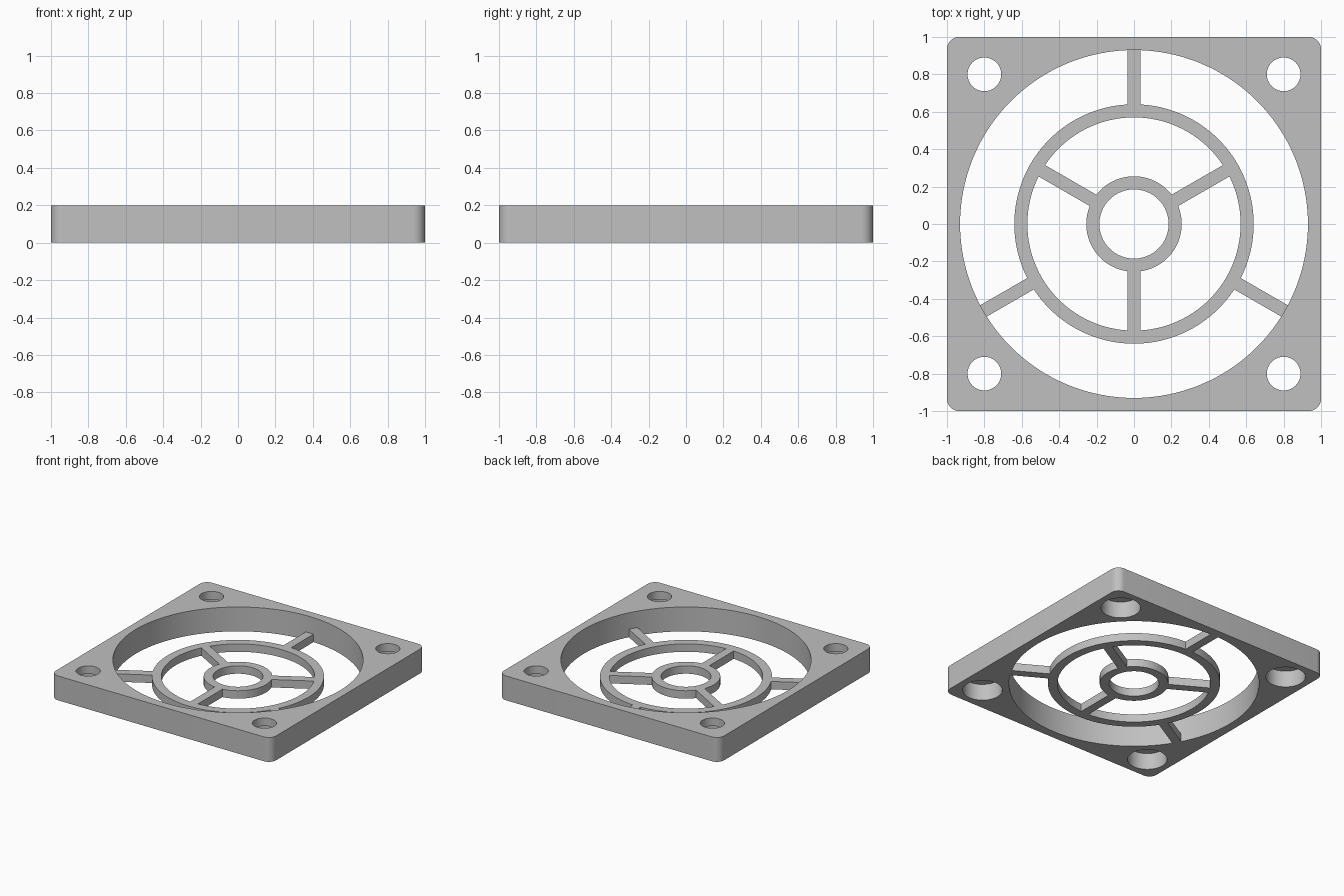
import bpy, bmesh, math
from mathutils import Matrix, Vector

HEIGHT = 0.2        # frame thickness
GRILLE = 0.065      # grille thickness
BORE = 0.93         # radius of the main opening
BAR = 0.07          # width of rings and spokes

cube = bpy.data.objects.get("Cube")
if cube:
    bpy.data.objects.remove(cube, do_unlink=True)

grey = bpy.data.materials.new("plain grey")
grey.use_nodes = True
grey.diffuse_color = (0.53, 0.53, 0.53, 1)
grey.node_tree.nodes["Principled BSDF"].inputs["Base Color"].default_value = grey.diffuse_color


def make_object(name, bm):
    mesh = bpy.data.meshes.new(name)
    bmesh.ops.recalc_face_normals(bm, faces=bm.faces)
    bm.to_mesh(mesh)
    bm.free()
    mesh.materials.append(grey)
    obj = bpy.data.objects.new(name, mesh)
    bpy.context.collection.objects.link(obj)
    return obj


def box(name, low, high, turn=0):
    bm = bmesh.new()
    low, high = Vector(low), Vector(high)
    place = (Matrix.Rotation(turn, 4, "Z") @ Matrix.Translation((low + high) / 2)
             @ Matrix.Diagonal((high - low).to_4d()))
    place[3][3] = 1
    bmesh.ops.create_cube(bm, size=1, matrix=place)
    return make_object(name, bm)


def cylinder(name, radius, z0, z1, x=0, y=0, sides=128):
    bm = bmesh.new()
    bmesh.ops.create_cone(bm, cap_ends=True, segments=sides, radius1=radius,
                          radius2=radius, depth=z1 - z0,
                          matrix=Matrix.Translation((x, y, (z0 + z1) / 2)))
    return make_object(name, bm)


def combine(target, tool, operation):
    """Apply a boolean and discard the tool object."""
    mod = target.modifiers.new(operation.lower(), "BOOLEAN")
    mod.operation, mod.solver, mod.object = operation, "EXACT", tool
    bpy.context.view_layer.update()
    bpy.context.view_layer.objects.active = target
    bpy.ops.object.modifier_apply(modifier=mod.name)
    bpy.data.objects.remove(tool, do_unlink=True)


def ring(name, outer):
    obj = cylinder(name, outer, 0, GRILLE)
    combine(obj, cylinder("cutter", outer - BAR, -0.1, HEIGHT), "DIFFERENCE")
    return obj


# Square frame with rounded upright edges
bm = bmesh.new()
bmesh.ops.create_cube(bm, size=1, matrix=Matrix.Translation((0, 0, HEIGHT / 2))
                      @ Matrix.Diagonal((2, 2, HEIGHT, 1)))
upright = [e for e in bm.edges if abs(e.verts[0].co.z - e.verts[1].co.z) > 0.1]
bmesh.ops.bevel(bm, geom=upright, offset=0.065, segments=8, profile=0.5, affect="EDGES")
frame = make_object("frame", bm)

# Main opening, then screw holes with wider pockets underneath
combine(frame, cylinder("cutter", BORE, -0.1, HEIGHT + 0.1), "DIFFERENCE")
for x in (-0.8, 0.8):
    for y in (-0.8, 0.8):
        combine(frame, cylinder("cutter", 0.09, -0.1, HEIGHT + 0.1, x, y, 64), "DIFFERENCE")
        combine(frame, cylinder("cutter", 0.147, -0.1, HEIGHT - 0.065, x, y, 64), "DIFFERENCE")

# Grille: two rings joined by staggered spokes, flush with the underside
grille = ring("grille", 0.64)
combine(grille, ring("hub_ring", 0.255), "UNION")
for i in range(3):
    for start, end, offset in ((0.22, 0.605, 30), (0.605, BORE + 0.001, 90)):
        spoke = box("spoke", (start, -BAR / 2, 0), (end, BAR / 2, GRILLE),
                    math.radians(offset + 120 * i))
        combine(grille, spoke, "UNION")

# Smooth the round walls, keep the rims crisp
bpy.ops.object.select_all(action="DESELECT")
for obj in (frame, grille):
    obj.select_set(True)
bpy.context.view_layer.objects.active = frame
bpy.ops.object.shade_smooth_by_angle(angle=math.radians(30))
